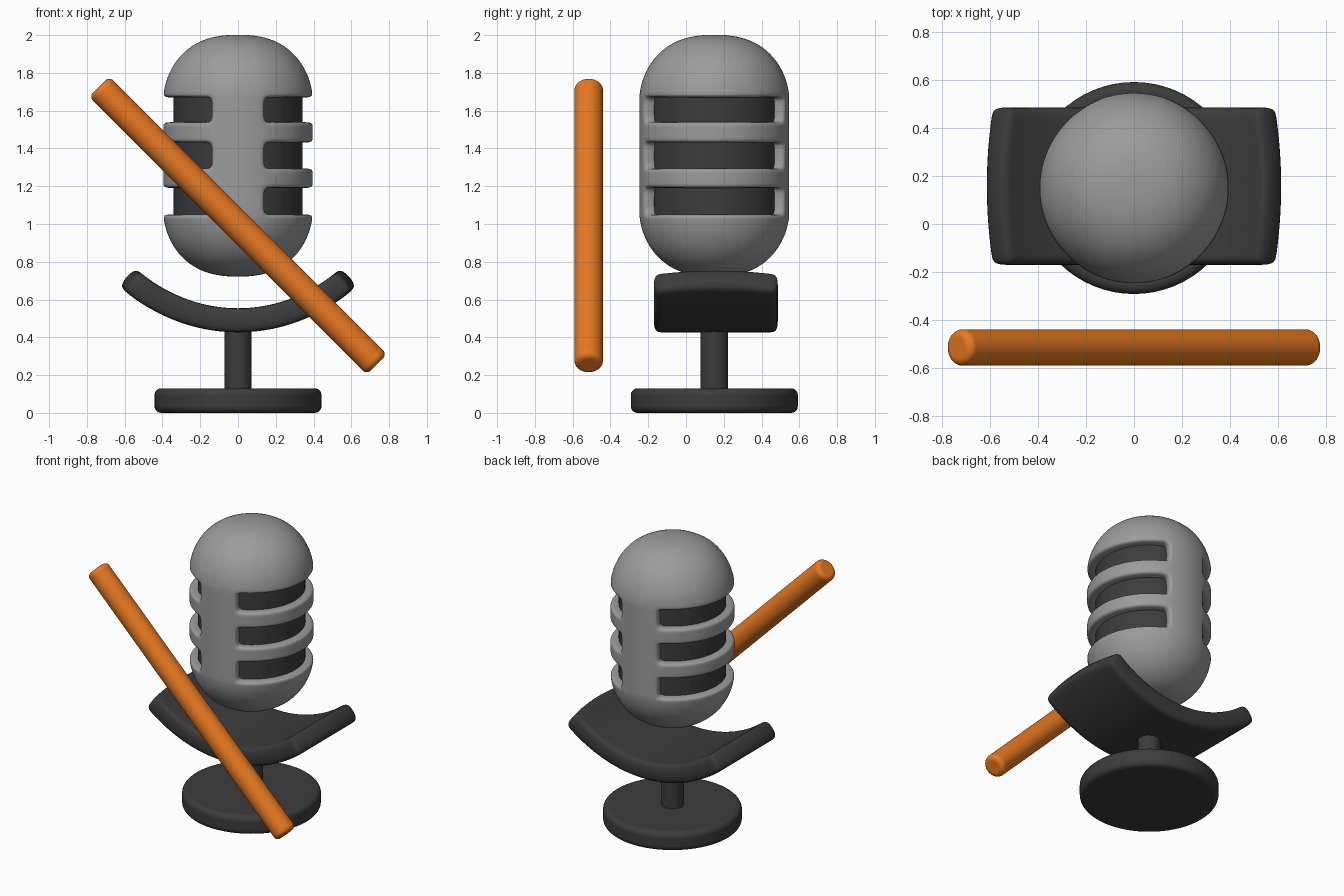
import bpy, bmesh
from math import sin, cos, radians, pi

if "Cube" in bpy.data.objects:
    bpy.data.objects.remove(bpy.data.objects["Cube"])

CY = 0.15  # centre line of the microphone and stand


def material(name, rgb):
    m = bpy.data.materials.new(name)
    m.diffuse_color = (*rgb, 1)
    m.use_nodes = True
    m.node_tree.nodes["Principled BSDF"].inputs["Base Color"].default_value = m.diffuse_color
    return m


DARK = material("dark_grey", (0.045, 0.045, 0.045))
LIGHT = material("light_grey", (0.33, 0.33, 0.33))
ORANGE = material("orange", (0.8, 0.19, 0.015))


def finish(ob, mat):
    ob.data.materials.append(mat)
    bpy.ops.object.select_all(action='DESELECT')
    ob.select_set(True)
    bpy.context.view_layer.objects.active = ob
    bpy.ops.object.shade_smooth_by_angle(angle=radians(40))


def cylinder(name, r, length, loc, mat, bevel, tilt=0):
    bpy.ops.mesh.primitive_cylinder_add(vertices=64, radius=r, depth=length,
                                        location=loc, rotation=(0, tilt, 0))
    ob = bpy.context.object
    ob.name = name
    b = ob.modifiers.new("round", 'BEVEL')
    b.width, b.segments, b.limit_method = bevel, 5, 'ANGLE'
    finish(ob, mat)
    return ob


def shell(name, bm, thickness, offset, mat, loc):
    """Turn an open surface into a thick, softly rounded object."""
    me = bpy.data.meshes.new(name)
    bm.to_mesh(me)
    bm.free()
    me.polygons.foreach_set("use_smooth", [True] * len(me.polygons))
    ob = bpy.data.objects.new(name, me)
    ob.location = loc
    bpy.context.collection.objects.link(ob)
    s = ob.modifiers.new("thickness", 'SOLIDIFY')
    s.thickness, s.offset = thickness, offset
    d = ob.modifiers.new("smooth", 'SUBSURF')
    d.levels = d.render_levels = 2
    ob.data.materials.append(mat)
    return ob


# Base and stem
cylinder("base", 0.442, 0.13, (0, CY, 0.065), DARK, 0.035)
cylinder("stem", 0.072, 0.35, (0, CY, 0.295), DARK, 0.01)

# Curved cradle: arc swept from side to side, ends slightly bulged
bm = bmesh.new()
cols = [-1, -0.92, -0.75, -0.5, -0.25, 0, 0.25, 0.5, 0.75, 0.92, 1]
rows = [-1, -0.87, -0.5, 0, 0.5, 0.87, 1]
grid = []
for v in rows:
    line = []
    for u in cols:
        a = radians(44) * u * (1 - 0.06 * v * v * abs(u))
        line.append(bm.verts.new((0.853 * sin(a), 0.33 * v, -0.853 * cos(a))))
    grid.append(line)
for j in range(len(rows) - 1):
    for i in range(len(cols) - 1):
        bm.faces.new((grid[j][i], grid[j][i + 1], grid[j + 1][i + 1], grid[j + 1][i]))
shell("cradle", bm, 0.128, 0, DARK, (0, CY + 0.008, 1.338))

# Microphone head: lathed shell with three slots left open on each side
SLOTS = [(1.05, 1.19), (1.295, 1.43), (1.54, 1.67)]
EDGE = 68.5
quarter = [0, 12.5, 25, 37.5, 50, 61, EDGE, 73, 81.5]
angles = (quarter + [90] + [180 - a for a in quarter[:0:-1]])
angles = angles + [a + 180 for a in angles]
R, FILLET = 0.398, 0.333
arc = [4.5, 18, 36, 54, 72, 90]
profile = [(R - FILLET + FILLET * cos(radians(a)), 1.055 - FILLET * sin(radians(a)))
           for a in reversed(arc)]
for lo, hi in SLOTS:
    if lo > 1.1:
        profile.append((R, lo - 0.025))
    profile += [(R, lo), (R, (lo + hi) / 2), (R, hi)]
    if hi < 1.6:
        profile.append((R, hi + 0.025))
profile += [(R - FILLET + FILLET * cos(radians(a)), 1.668 + FILLET * sin(radians(a)))
            for a in arc]

bm = bmesh.new()
rings = [[bm.verts.new((r * cos(radians(a)), r * sin(radians(a)), z)) for a in angles]
         for r, z in profile]
n = len(angles)
for j in range(len(rings) - 1):
    zmid = (profile[j][1] + profile[j + 1][1]) / 2
    in_slot_row = any(lo < zmid < hi for lo, hi in SLOTS)
    for i in range(n):
        k = (i + 1) % n
        amid = radians((angles[i] + (angles[k] or 360)) / 2)
        if in_slot_row and abs(cos(amid)) > cos(radians(EDGE)):
            continue
        bm.faces.new((rings[j][i], rings[j][k], rings[j + 1][k], rings[j + 1][i]))
bottom = bm.verts.new((0, 0, profile[0][1]))
top = bm.verts.new((0, 0, profile[-1][1]))
for i in range(n):
    k = (i + 1) % n
    bm.faces.new((bottom, rings[0][k], rings[0][i]))
    bm.faces.new((top, rings[-1][i], rings[-1][k]))
shell("microphone_head", bm, 0.08, -1, LIGHT, (0, CY, 0))

# Dark core seen through the slots
cylinder("inner_core", 0.342, 0.80, (0, CY, 1.36), DARK, 0.03)

# Diagonal bar in front
cylinder("diagonal_bar", 0.076, 2.08, (0, -0.515, 0.992), ORANGE, 0.03, -pi / 4)
